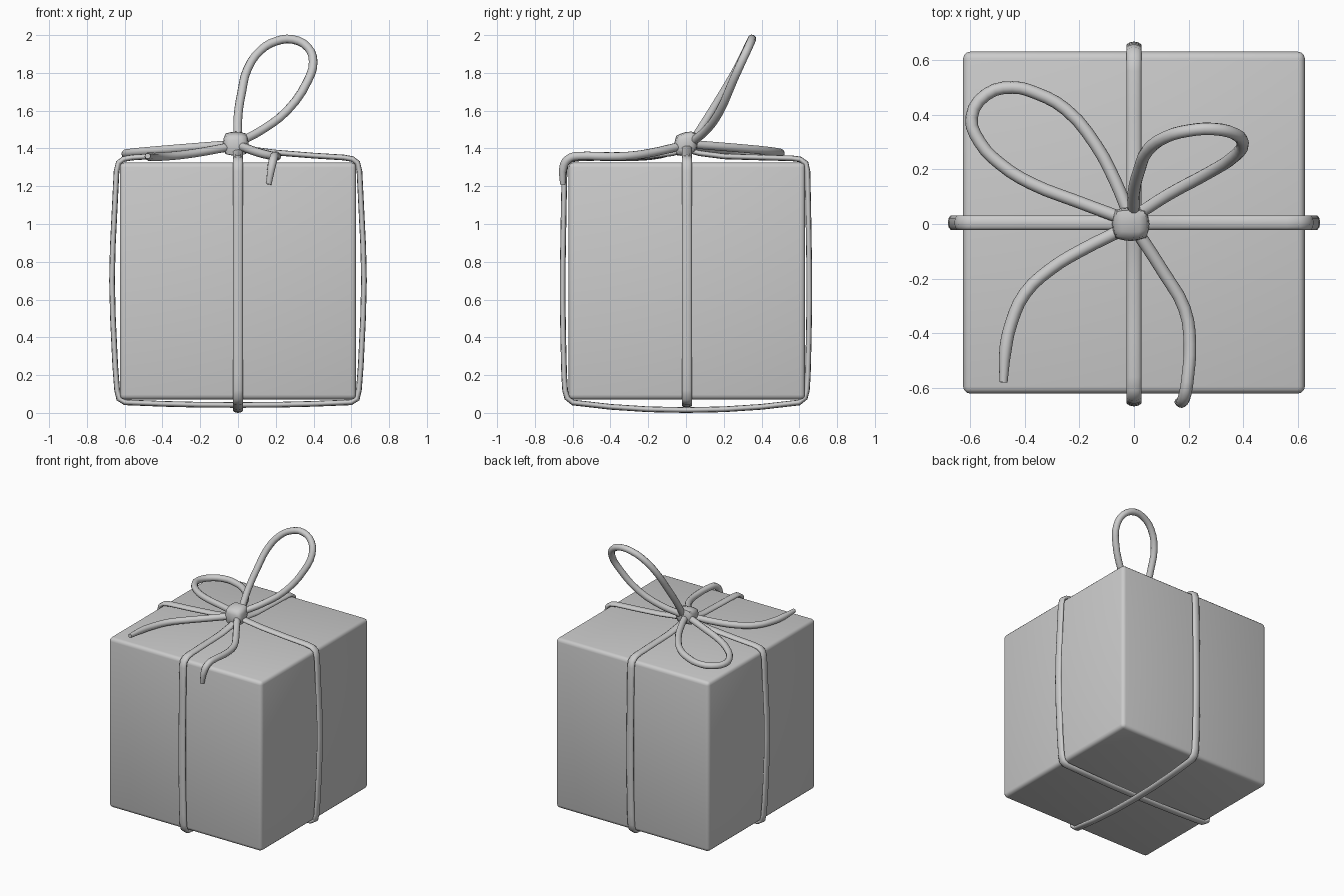
import bpy, bmesh, math
from mathutils import Vector

if "Cube" in bpy.data.objects:
    bpy.data.objects.remove(bpy.data.objects["Cube"])


def smooth(obj, angle=40):
    bpy.ops.object.select_all(action='DESELECT')
    obj.select_set(True)
    bpy.context.view_layer.objects.active = obj
    bpy.ops.object.shade_smooth_by_angle(angle=math.radians(angle))


def add_mesh(name, bm):
    bmesh.ops.recalc_face_normals(bm, faces=bm.faces)
    mesh = bpy.data.meshes.new(name)
    bm.to_mesh(mesh)
    bm.free()
    obj = bpy.data.objects.new(name, mesh)
    bpy.context.collection.objects.link(obj)
    return obj


def strap(name, half, along_x, offset, wide=0.028, thick=0.015, sides=10):
    """Closed flattened band in a vertical plane, from a half outline of (distance, height)."""
    loop = half + [(-u, z) for u, z in half[-2:0:-1]]
    n = len(loop)
    bm = bmesh.new()
    rings = []
    for i, (u, z) in enumerate(loop):
        p, q = Vector(loop[i - 1]), Vector(loop[(i + 1) % n])
        t = (q - p).normalized()
        ring = []
        for k in range(sides):
            a = 2 * math.pi * k / sides
            c, s = thick * math.cos(a), wide * math.sin(a) + offset
            uu, zz = u - t.y * c, z + t.x * c
            ring.append(bm.verts.new((uu, s, zz) if along_x else (s, uu, zz)))
        rings.append(ring)
    for i in range(n):
        a, b = rings[i], rings[(i + 1) % n]
        for k in range(sides):
            m = (k + 1) % sides
            bm.faces.new((a[k], a[m], b[m], b[k]))
    smooth(add_mesh(name, bm), 60)


def cord(name, points, taper=False, radius=0.023):
    """Round cord through the points, as a smooth curve turned into a mesh."""
    cu = bpy.data.curves.new(name, 'CURVE')
    cu.dimensions = '3D'
    cu.bevel_depth = radius
    cu.bevel_resolution = 3
    cu.resolution_u = 3
    cu.use_fill_caps = True
    sp = cu.splines.new('BEZIER')
    sp.bezier_points.add(len(points) - 1)
    for bp, co in zip(sp.bezier_points, points):
        bp.co = co
        bp.handle_left_type = bp.handle_right_type = 'AUTO'
    if taper:
        sp.bezier_points[-1].radius = 0.65
    obj = bpy.data.objects.new(name, cu)
    bpy.context.collection.objects.link(obj)
    bpy.ops.object.select_all(action='DESELECT')
    obj.select_set(True)
    bpy.context.view_layer.objects.active = obj
    bpy.ops.object.convert(target='MESH')
    smooth(bpy.context.view_layer.objects.active, 60)


# gift box with softened edges
bm = bmesh.new()
bmesh.ops.create_cube(bm, size=1)
for v in bm.verts:
    v.co = Vector((v.co.x * 1.252, v.co.y * 1.252 + 0.005, v.co.z * 1.255 + 0.698))
bmesh.ops.bevel(bm, geom=bm.edges[:], offset=0.026, segments=3, profile=0.5, affect='EDGES')
smooth(add_mesh("box", bm))

# straps around the box
strap("strap_side_to_side",
      [(0, 1.41), (0.07, 1.395), (0.2, 1.378), (0.4, 1.362), (0.56, 1.352), (0.605, 1.344),
       (0.632, 1.325), (0.643, 1.28), (0.652, 1.1), (0.663, 0.88), (0.667, 0.7), (0.662, 0.5),
       (0.65, 0.25), (0.64, 0.12), (0.63, 0.075), (0.6, 0.056), (0.4, 0.048), (0.2, 0.043), (0, 0.042)],
      True, 0.005)
strap("strap_front_to_back",
      [(0, 1.395), (0.07, 1.375), (0.2, 1.358), (0.4, 1.352), (0.56, 1.348), (0.605, 1.342),
       (0.634, 1.322), (0.643, 1.28), (0.647, 1.1), (0.652, 0.8), (0.653, 0.6), (0.65, 0.4),
       (0.645, 0.2), (0.64, 0.12), (0.63, 0.08), (0.6, 0.055), (0.4, 0.032), (0.2, 0.019), (0, 0.015)],
      False, 0.0)

# bow loops
cord("bow_loop_upright",
     [(0, 0.03, 1.43), (0, 0.12, 1.57), (0.02, 0.20, 1.70), (0.05, 0.27, 1.82), (0.12, 0.32, 1.92),
      (0.20, 0.342, 1.967), (0.29, 0.348, 1.977), (0.37, 0.33, 1.935), (0.398, 0.295, 1.86),
      (0.37, 0.25, 1.76), (0.26, 0.18, 1.60), (0.13, 0.11, 1.50), (0.02, 0.04, 1.44)])
flat = [(-.02, .04), (-.07, .16), (-.14, .29), (-.25, .42), (-.36, .48), (-.445, .50), (-.54, .475),
        (-.595, .39), (-.565, .30), (-.49, .22), (-.38, .15), (-.215, .085), (-.04, .02)]
cord("bow_loop_flat", [(x, y, 1.425 - 0.075 * math.hypot(x, y)) for x, y in flat])

# loose ends
cord("bow_tail_left",
     [(-.04, -.02, 1.41), (-.2, -.1, 1.38), (-.305, -.165, 1.365), (-.4, -.255, 1.357),
      (-.45, -.365, 1.355), (-.47, -.455, 1.357), (-.478, -.58, 1.36)], True)
cord("bow_tail_right",
     [(.02, -.04, 1.41), (.11, -.18, 1.378), (.185, -.31, 1.36), (.205, -.44, 1.358),
      (.197, -.56, 1.36), (.19, -.61, 1.352), (.18, -.645, 1.315), (.163, -.652, 1.21)], True)

# knot
bm = bmesh.new()
bmesh.ops.create_cube(bm, size=1)
bmesh.ops.subdivide_edges(bm, edges=bm.edges[:], cuts=3, use_grid_fill=True)
for v in bm.verts:
    d = v.co.normalized() * 0.6 + v.co * 0.7
    v.co = Vector((d.x * 0.072 - 0.012, d.y * 0.066, d.z * 0.066 + 1.425 + 0.012 * d.y))
smooth(add_mesh("knot", bm), 60)
